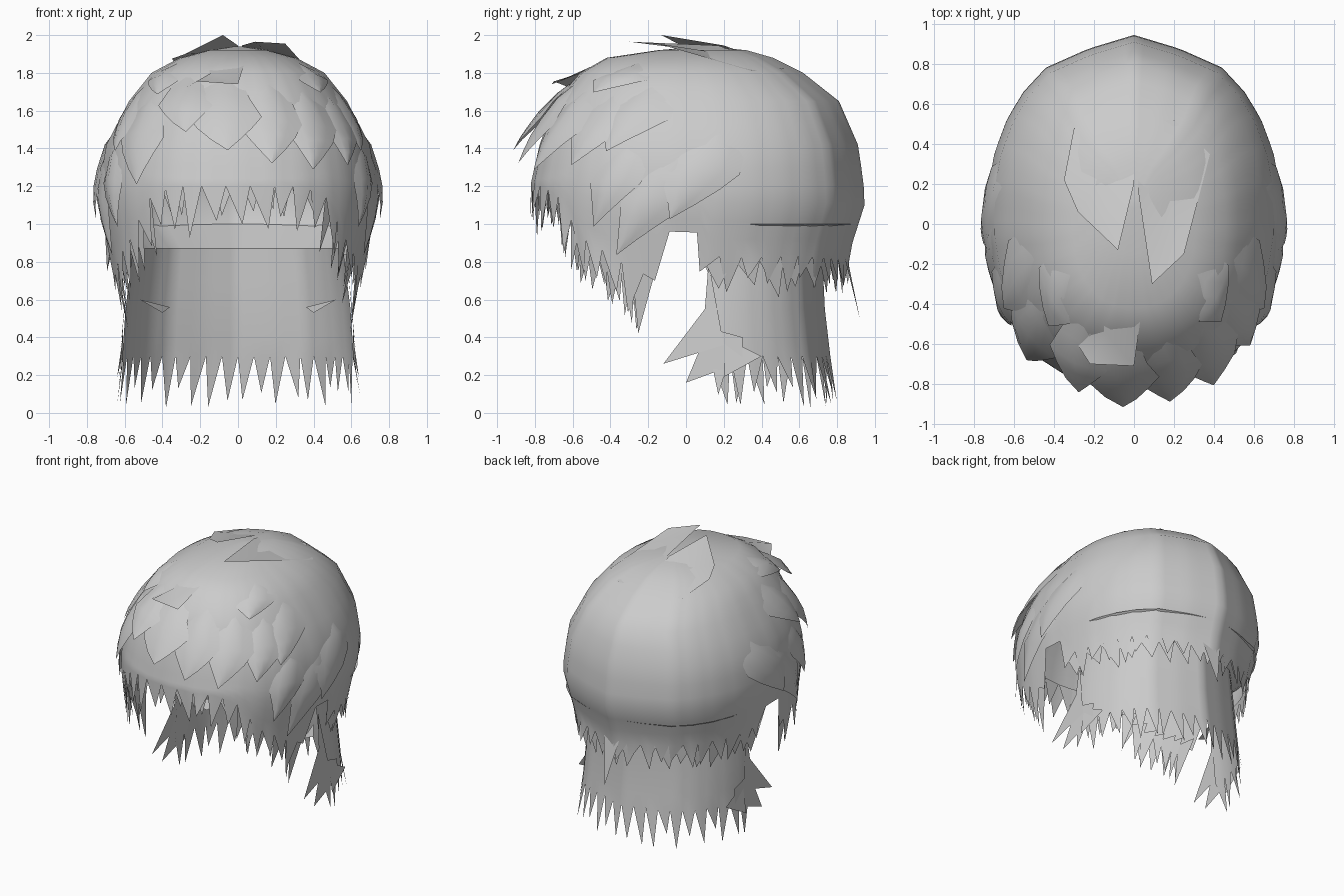
import bpy, bmesh, math, random
from mathutils import Vector

if "Cube" in bpy.data.objects:
    bpy.data.objects.remove(bpy.data.objects["Cube"])

random.seed(4)
grey = bpy.data.materials.new("hair grey")
grey.diffuse_color = (0.6, 0.6, 0.6, 1)
grey.use_nodes = True
grey.node_tree.nodes["Principled BSDF"].inputs["Base Color"].default_value = grey.diffuse_color

# Horizontal sections: height, half width, front y, back y
CAP = [(1.94, .02, .08, .12), (1.92, .16, -.15, .32), (1.88, .31, -.42, .46), (1.8, .46, -.56, .62),
       (1.65, .58, -.69, .81), (1.42, .70, -.775, .91), (1.22, .735, -.82, .94), (1.1, .735, -.825, .945),
       (.85, .69, -.82, .865), (.5, .635, -.82, .85), (0, .62, -.8, .85)]
NAPE = [(1.0, .70, -.6, .91), (.87, .56, -.5, .72), (.55, .60, -.52, .735),
        (.25, .62, -.54, .77), (0, .63, -.56, .80)]
# Angles where the broad faces of the cap meet
FACETS = [0, 12, 25, 37, 48, 59, 70, 84, 98, 109, 121, 132, 144, 162, 180]


def lerp_table(table, v):
    """Interpolate rows of a table sorted by its first column."""
    rows = sorted(table)
    v = min(max(v, rows[0][0]), rows[-1][0])
    for p, q in zip(rows, rows[1:]):
        if v <= q[0]:
            f = (v - p[0]) / (q[0] - p[0])
            return [a + (b - a) * f for a, b in zip(p, q)][1:]


def unit_section(deg):
    s, c = math.sin(math.radians(deg)), math.cos(math.radians(deg))
    n = 2.35 if c > 0 else 2.08
    return Vector((max(s, 0) ** (2 / n), -math.copysign(abs(c) ** (2 / n), c)))


# The back narrows to a blunt ridge, so its middle corner is drawn straight
CORNERS = {a: unit_section(a) for a in FACETS}
CORNERS[162] = CORNERS[144].lerp(CORNERS[180], .5) + Vector((.01, .015))


def surf(sections, deg, z, lift=0.0):
    """Point on a faceted shell; 0 degrees is the front, positive towards +x."""
    a, yf, yb = lerp_table(sections, z)
    cy, b = (yf + yb) / 2, (yb - yf) / 2
    deg = (deg + 180) % 360 - 180
    for p, q in zip(FACETS, FACETS[1:]):
        if abs(deg) <= q:
            u = CORNERS[p].lerp(CORNERS[q], (abs(deg) - p) / (q - p))
            break
    return Vector((math.copysign(u.x, deg) * (a + lift), cy + u.y * (b + lift), z + lift * .25))


def finish(name, bm, angle=40):
    bmesh.ops.remove_doubles(bm, verts=bm.verts, dist=1e-5)
    bmesh.ops.recalc_face_normals(bm, faces=bm.faces)
    me = bpy.data.meshes.new(name)
    bm.to_mesh(me)
    bm.free()
    me.materials.append(grey)
    ob = bpy.data.objects.new(name, me)
    bpy.context.collection.objects.link(ob)
    bpy.ops.object.select_all(action='DESELECT')
    ob.select_set(True)
    bpy.context.view_layer.objects.active = ob
    bpy.ops.object.shade_smooth_by_angle(angle=math.radians(angle))


def grid_faces(bm, rows, closed=False):
    n = len(rows[0])
    for r0, r1 in zip(rows, rows[1:]):
        for i in range(n if closed else n - 1):
            j = (i + 1) % n
            bm.faces.new((r0[i], r0[j], r1[j], r1[i]))


def teeth(bm, sections, cols, row, length, closed, flare):
    """Pointed strand ends hanging below a row, each two columns wide."""
    n = len(row)
    for i in range(0, n if closed else n - 2, 2):
        size = length(cols[i])
        if size <= 0:
            continue
        a, b, c = row[i], row[(i + 1) % n], row[(i + 2) % n]
        z = (a.co.z + c.co.z) / 2 - size * random.uniform(.65, 1.1)
        tip = bm.verts.new(surf(sections, cols[i] + 4 + random.uniform(-3, 3), z,
                                random.uniform(-.3, 1) * flare))
        bm.faces.new((a, b, tip))
        bm.faces.new((b, c, tip))


# Main cap of hair, with a fringe, side strands and notches at the ears
HEM = [(0, 1.2), (25, 1.2), (36, 1.14), (44, 1.02), (50, .93), (60, .86), (72, .77),
       (80, .70), (83.9, .96), (92, .955), (96, .83), (110, .82), (135, .83), (180, .80)]
cols = [-180 + 4 * i for i in range(90)]
bm = bmesh.new()
rows = []
for z in (1.94, 1.92, 1.88, 1.8, 1.72, 1.65, 1.53, 1.42, 1.3):
    rows.append([bm.verts.new(surf(CAP, d, z)) for d in cols])
for f in (.2, .4, .6, .8, 1):
    rows.append([bm.verts.new(surf(CAP, d, 1.3 + (lerp_table(HEM, abs(d))[0] - 1.3) * f))
                 for d in cols])
grid_faces(bm, rows, True)
bm.faces.new(rows[0])


def cap_len(d):
    d = abs(d + 4)
    if 77 < d < 95:
        return 0
    return .25 if d < 45 else .23 if d < 77 else .17


teeth(bm, CAP, cols, rows[-1], cap_len, True, .03)
finish("hair_cap", bm, 60)

# Long hair at the nape, open to the front, with its top flared under the cap
cols = [92 + 4 * i for i in range(45)]
bm = bmesh.new()
rows = [[bm.verts.new(surf(NAPE, d, z)) for d in cols] for z in (1.0, .94, .87, .7, .55, .4, .3)]
grid_faces(bm, rows)
teeth(bm, NAPE, cols, rows[-1], lambda d: .25, False, .03)
finish("nape_hair", bm, 50)

# Strands sweeping forward from the edges of the nape
bm = bmesh.new()
for s in (-1, 1):
    for shape in (((.58, .12, .8), (.60, .1, .55), (.63, -.12, .26), (.62, .2, .36)),
                  ((.61, .12, .45), (.63, .0, .16), (.62, .3, .27), (.61, .3, .4)),
                  ((.61, .2, .4), (.64, .2, .19), (.61, .4, .3)),
                  ((.52, .15, .60), (.40, .2, .53), (.36, .38, .56))):
        bm.faces.new([bm.verts.new((s * x, y, z)) for x, y, z in shape])
finish("nape_side_strands", bm)

# Second, inner layer of fringe and sideburn strands
bm = bmesh.new()
for s in (-1, 1):
    for d in range(4, 80, 6):
        top = lerp_table(HEM, d)[0] + .06
        drop = .2 if d < 40 else .28 if d < 62 else .34
        w = random.uniform(3, 5)
        tip = top - drop * random.uniform(.8, 1.1)
        pts = [surf(CAP, s * (d - w), top, -.012), surf(CAP, s * (d + w), top, -.012),
               surf(CAP, s * (d + random.uniform(-3, 3)), tip, random.uniform(-.04, .0))]
        bm.faces.new([bm.verts.new(p) for p in pts])
finish("inner_fringe", bm)

# Ragged second layer beneath the back hem
bm = bmesh.new()
for d in range(100, 262, 10):
    pts = [surf(CAP, d - 6, .84, -.008), surf(CAP, d + 6, .84, -.008),
           surf(CAP, d + random.uniform(-4, 4), random.uniform(.6, .7), .0)]
    bm.faces.new([bm.verts.new(p) for p in pts])
bm.faces.new([bm.verts.new(p) for p in (surf(CAP, 172, .84), surf(CAP, 184, .84), (.03, .92, .5))])
finish("back_strands", bm)


def lock(bm, d0, d1, z0, z1, width, lift):
    """Kite-shaped overlapping lock following the cap, lifting off at its tip."""
    rows = []
    for f, w in ((0, .7), (.25, .85), (.5, 1), (.67, .66), (.84, .32), (1, .01)):
        z, d = z0 + (z1 - z0) * f, d0 + (d1 - d0) * f
        up = -.012 + (lift + .012) * f ** 1.2
        rows.append([bm.verts.new(surf(CAP, d + k * w * width / 2, z - .05 * abs(k) * (1 - f),
                                       up + .02 * (1 - abs(k)) * math.sin(math.pi * f)))
                     for k in (-1, -.5, 0, .5, 1)])
    grid_faces(bm, rows)


# Overlapping locks: start angle, tip angle, start height, tip height, width, lift
bm = bmesh.new()
for args in ((-8, -3, 1.80, 1.36, 28, .13), (16, 10, 1.78, 1.30, 26, .10),
             (38, 26, 1.76, 1.27, 28, .08), (-30, -17, 1.82, 1.46, 28, .12),
             (-52, -40, 1.76, 1.20, 30, .05), (58, 46, 1.74, 1.30, 26, .05),
             (62, 46, 1.88, 1.69, 34, .03), (-62, -44, 1.88, 1.68, 34, .03)):
    lock(bm, *args)
for s in (-1, 1):
    for args in ((90, 67, 1.45, .83, 24, .03), (100, 84, 1.55, 1.02, 24, .035),
                 (70, 57, 1.50, .98, 20, .03), (76, 60, 1.78, 1.38, 28, .03)):
        lock(bm, s * args[0], s * args[1], *args[2:])
finish("overlapping_locks", bm)

# Raised tufts on the crown
bm = bmesh.new()
for pts in (((-.35, .22, 1.875), (-.28, .06, 1.90), (-.08, -.13, 2.0), (0, .2, 1.945),
             (0, .52, 1.83), (-.3, .48, 1.81)),
            ((.02, .17, 1.945), (.09, -.30, 1.965), (.25, -.15, 1.955), (.38, .35, 1.81),
             (.2, .52, 1.82), (.02, .52, 1.835)),
            ((-.31, -.56, 1.70), (-.22, -.70, 1.755), (0, -.71, 1.74), (.04, -.42, 1.87),
             (-.2, -.35, 1.87))):
    vs = [bm.verts.new(p) for p in pts]
    mid = bm.verts.new(sum((Vector(p) for p in pts), Vector()) / len(pts) + Vector((0, 0, .015)))
    for i in range(len(vs)):
        bm.faces.new((vs[i], vs[(i + 1) % len(vs)], mid))
finish("crown_tufts", bm, 50)
